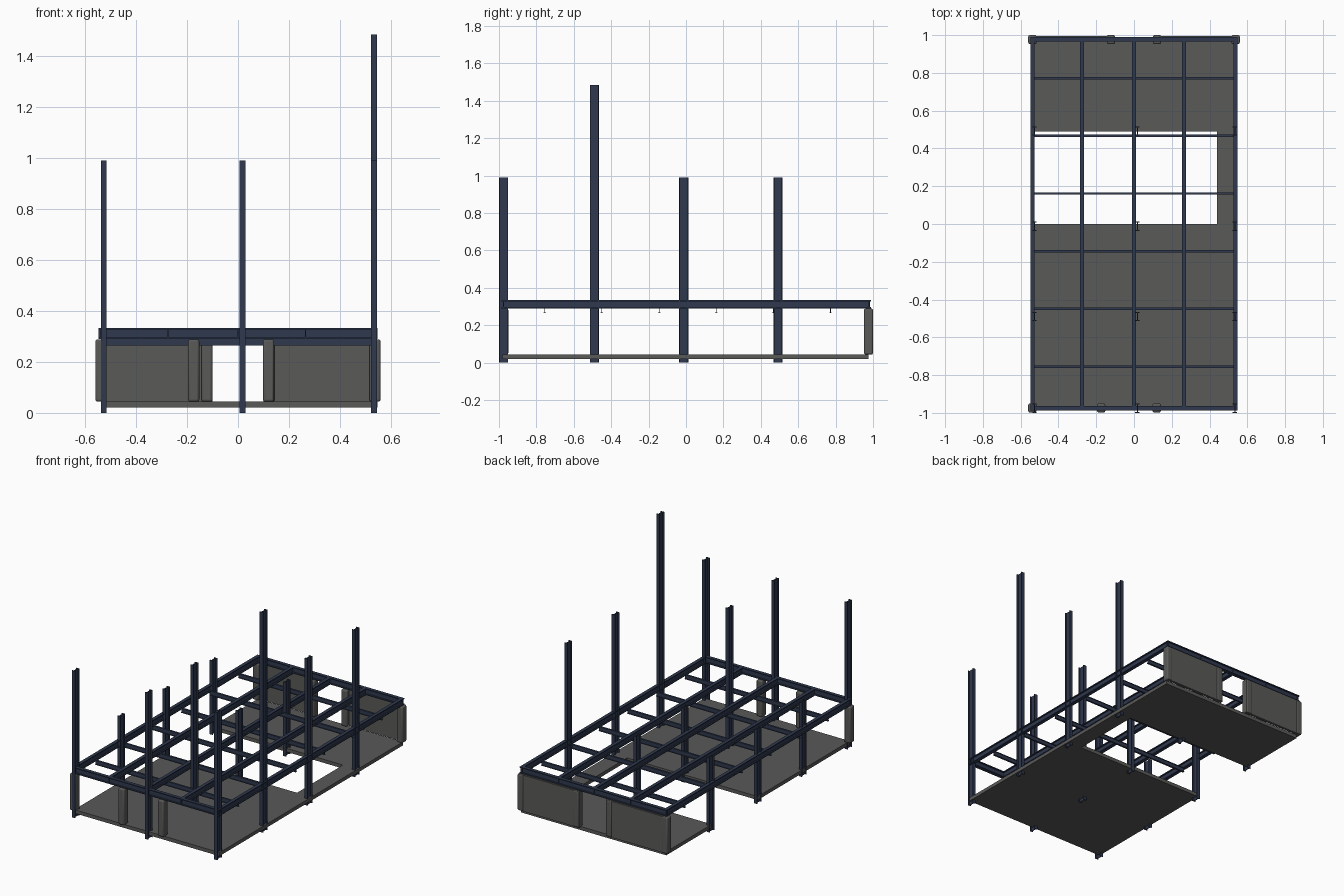
import bpy, bmesh
from mathutils import Vector

if "Cube" in bpy.data.objects:
    bpy.data.objects.remove(bpy.data.objects["Cube"])


def material(name, rgb):
    m = bpy.data.materials.new(name)
    m.diffuse_color = (*rgb, 1)
    m.use_nodes = True
    m.node_tree.nodes["Principled BSDF"].inputs["Base Color"].default_value = m.diffuse_color
    return m


STEEL = material("navy steel", (0.028, 0.040, 0.076))
GREY = material("concrete grey", (0.100, 0.100, 0.098))


def extrude(name, outline, origin, u, v, along, mat):
    """Extrude a closed 2D outline, laid in the u/v plane, by the vector along."""
    bm = bmesh.new()
    o, u, v, along = Vector(origin), Vector(u), Vector(v), Vector(along)
    face = bm.faces.new([bm.verts.new(o + u * a + v * b) for a, b in outline])
    res = bmesh.ops.extrude_face_region(bm, geom=[face])
    verts = [g for g in res["geom"] if isinstance(g, bmesh.types.BMVert)]
    bmesh.ops.translate(bm, verts=verts, vec=along)
    bmesh.ops.recalc_face_normals(bm, faces=bm.faces)
    me = bpy.data.meshes.new(name)
    bm.to_mesh(me)
    bm.free()
    me.materials.append(mat)
    ob = bpy.data.objects.new(name, me)
    bpy.context.collection.objects.link(ob)
    return ob


def i_section(w, h, flange, web):
    """I-shaped outline: w across the flanges, h between the outer flange faces."""
    a, b, c, t = w / 2, h / 2, h / 2 - flange, web / 2
    return [(-a, -b), (a, -b), (a, -c), (t, -c), (t, c), (a, c),
            (a, b), (-a, b), (-a, c), (-t, c), (-t, -c), (-a, -c)]


def box(name, x0, x1, y0, y1, z0, z1, mat):
    return extrude(name, [(x0, y0), (x1, y0), (x1, y1), (x0, y1)], (0, 0, z0),
                   (1, 0, 0), (0, 1, 0), (0, 0, z1 - z0), mat)


X, Y, Z = (1, 0, 0), (0, 1, 0), (0, 0, 1)

# Floor slab with the stair opening on the left side
slab = [(-0.535, -0.98), (0.548, -0.98), (0.548, 0.975), (-0.535, 0.975),
        (-0.535, 0.49), (0.44, 0.49), (0.44, 0.0), (-0.535, 0.0)]
extrude("floor_slab", slab, (0, 0, 0.021), X, Y, (0, 0, 0.024), GREY)

# Columns: three rows across, four along, with individual heights
heights = {
    -0.975: (0.99, 0.99, 0.99),
    -0.490: (0.50, 0.99, 1.485),
    -0.012: (0.50, 0.50, 0.99),
    0.492: (0.50, 0.50, 0.99),
}
col = i_section(0.023, 0.049, 0.005, 0.005)
for y, row in heights.items():
    for x, h in zip((-0.527, 0.018, 0.534), row):
        extrude("column", col, (x, y, 0), X, Y, (0, 0, h), STEEL)

# Main beams running front to back
beam = i_section(0.023, 0.043, 0.006, 0.005)
for x in (-0.537, -0.275, 0.0, 0.265, 0.537):
    extrude("long_beam", beam, (x, -0.985, 0.3125), X, Z, (0, 1.97, 0), STEEL)

# End beams across the front and back
for y in (-0.975, 0.978):
    extrude("end_beam", beam, (-0.548, y, 0.3125), Y, Z, (1.096, 0, 0), STEEL)

# Light cross beams hung below the main beams
joist = i_section(0.013, 0.03, 0.003, 0.003)
for i in range(6):
    extrude("cross_beam", joist, (-0.535, -0.755 + i * 0.3055, 0.280),
            Y, Z, (1.07, 0, 0), STEEL)

# Back wall panels either side of the doorway
box("back_panel_left", -0.55, -0.10, 0.978, 0.996, 0.044, 0.288, GREY)
box("back_panel_right", 0.10, 0.55, 0.978, 0.996, 0.044, 0.288, GREY)


# Rounded wall posts at corners and doorway edges
def post(name, x, y):
    ob = box(name, x - 0.022, x + 0.022, y - 0.024, y + 0.024, 0.044, 0.289, GREY)
    bev = ob.modifiers.new("rounding", "BEVEL")
    bev.width, bev.segments = 0.009, 3
    bpy.ops.object.select_all(action="DESELECT")
    bpy.context.view_layer.objects.active = ob
    ob.select_set(True)
    bpy.ops.object.shade_smooth_by_angle()


for x in (-0.538, -0.122, 0.122, 0.538):
    post("back_post", x, 0.976)
for x in (-0.538, -0.174, 0.120):
    post("front_post", x, -0.974)
